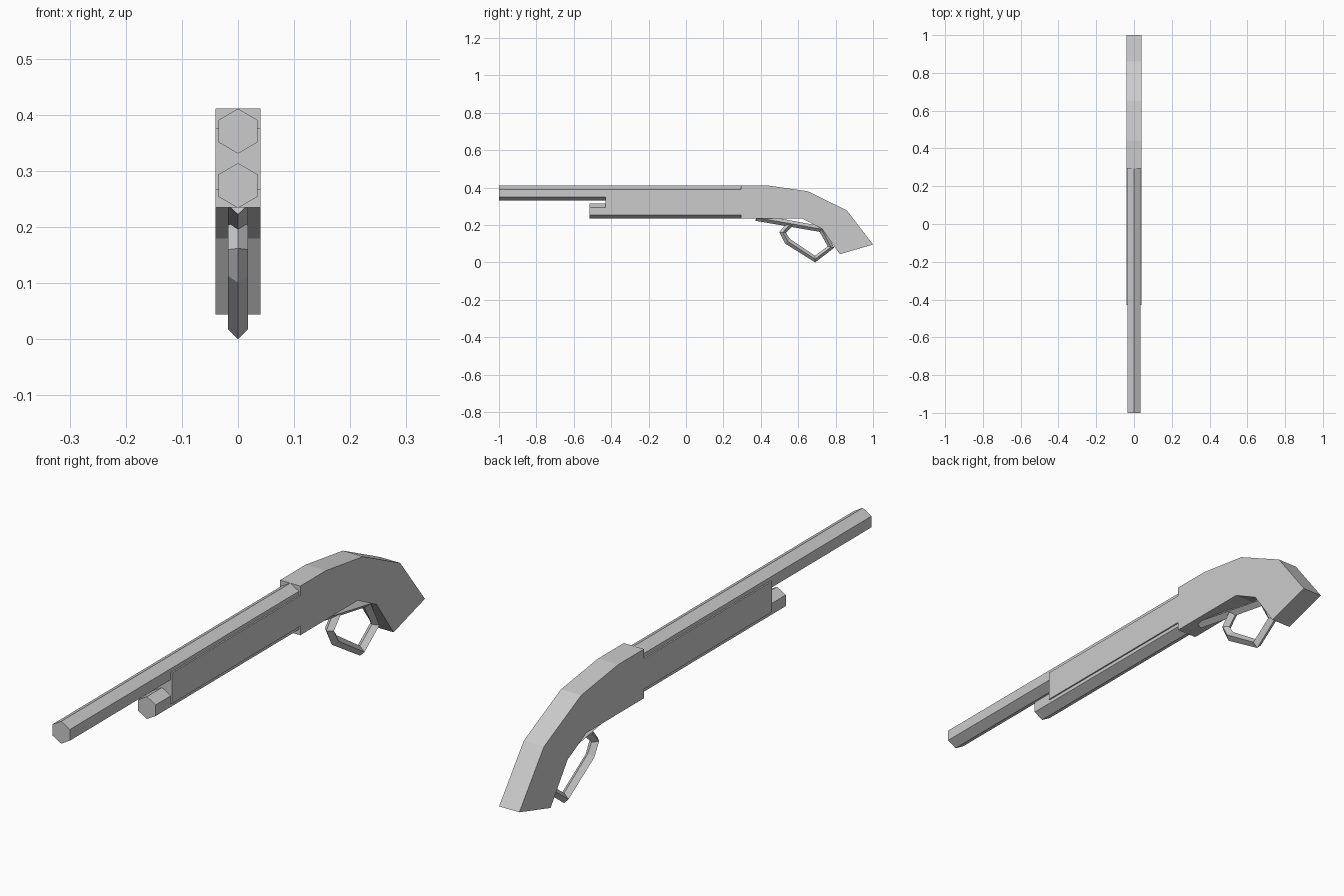
import bpy
import bmesh
import math
from mathutils import Vector

cube = bpy.data.objects.get("Cube")
if cube:
    bpy.data.objects.remove(cube, do_unlink=True)

grey = bpy.data.materials.new("plain_grey")
grey.use_nodes = True
grey.diffuse_color = (0.6, 0.6, 0.6, 1)
grey.node_tree.nodes["Principled BSDF"].inputs["Base Color"].default_value = (0.6, 0.6, 0.6, 1)


def finish(name, bm):
    bmesh.ops.recalc_face_normals(bm, faces=bm.faces)
    mesh = bpy.data.meshes.new(name)
    bm.to_mesh(mesh)
    bm.free()
    mesh.materials.append(grey)
    obj = bpy.data.objects.new(name, mesh)
    bpy.context.collection.objects.link(obj)
    return obj


def loft(name, rings):
    """Join equal rings of points into a capped solid."""
    bm = bmesh.new()
    rows = [[bm.verts.new(p) for p in ring] for ring in rings]
    for a, b in zip(rows, rows[1:]):
        for i in range(len(a)):
            j = (i + 1) % len(a)
            bm.faces.new((a[i], a[j], b[j], b[i]))
    bm.faces.new(rows[0])
    bm.faces.new(rows[-1])
    return finish(name, bm)


def slab(name, profile, half_width):
    """Extrude a side profile of (y, z) points across x."""
    return loft(name, [[(x, y, z) for y, z in profile] for x in (-half_width, half_width)])


def hex_tube(name, y0, y1, z, radius):
    angles = [math.radians(90 + 60 * i) for i in range(6)]
    return loft(name, [[(radius * math.cos(a), y, z + radius * math.sin(a)) for a in angles]
                       for y in (y0, y1)])


def diamond_rod(name, path, radius):
    """Sweep a diamond section along a path in the side plane."""
    pts = [Vector((0, y, z)) for y, z in path]
    side = Vector((radius, 0, 0))
    rings = []
    for i, p in enumerate(pts):
        before = (p - pts[i - 1]).normalized() if i else Vector()
        after = (pts[i + 1] - p).normalized() if i < len(pts) - 1 else Vector()
        t = (before + after).normalized()
        out = Vector((0, -t.z, t.y)) * radius
        rings.append([p + side, p + out, p - side, p - out])
    return loft(name, rings)


# Barrel and the shorter tube under it
hex_tube("barrel", -1.0, 0.32, 0.371, 0.04)
hex_tube("magazine_tube", -0.515, 0.32, 0.274, 0.04)

# Fore-end block around both tubes
slab("fore_end", [(-0.43, 0.267), (0.31, 0.267), (0.31, 0.377), (-0.43, 0.377)], 0.04)

# Receiver flowing into the bent grip
slab("receiver_and_grip", [
    (0.295, 0.411), (0.44, 0.411), (0.65, 0.381), (0.86, 0.278), (1.0, 0.096),
    (0.823, 0.044), (0.727, 0.18), (0.62, 0.235), (0.295, 0.235)], 0.04)

# Lever arm with its hand loop
diamond_rod("lever_loop", [
    (0.375, 0.24), (0.725, 0.178), (0.775, 0.082), (0.69, 0.018),
    (0.543, 0.113), (0.517, 0.16), (0.555, 0.203)], 0.0178)
